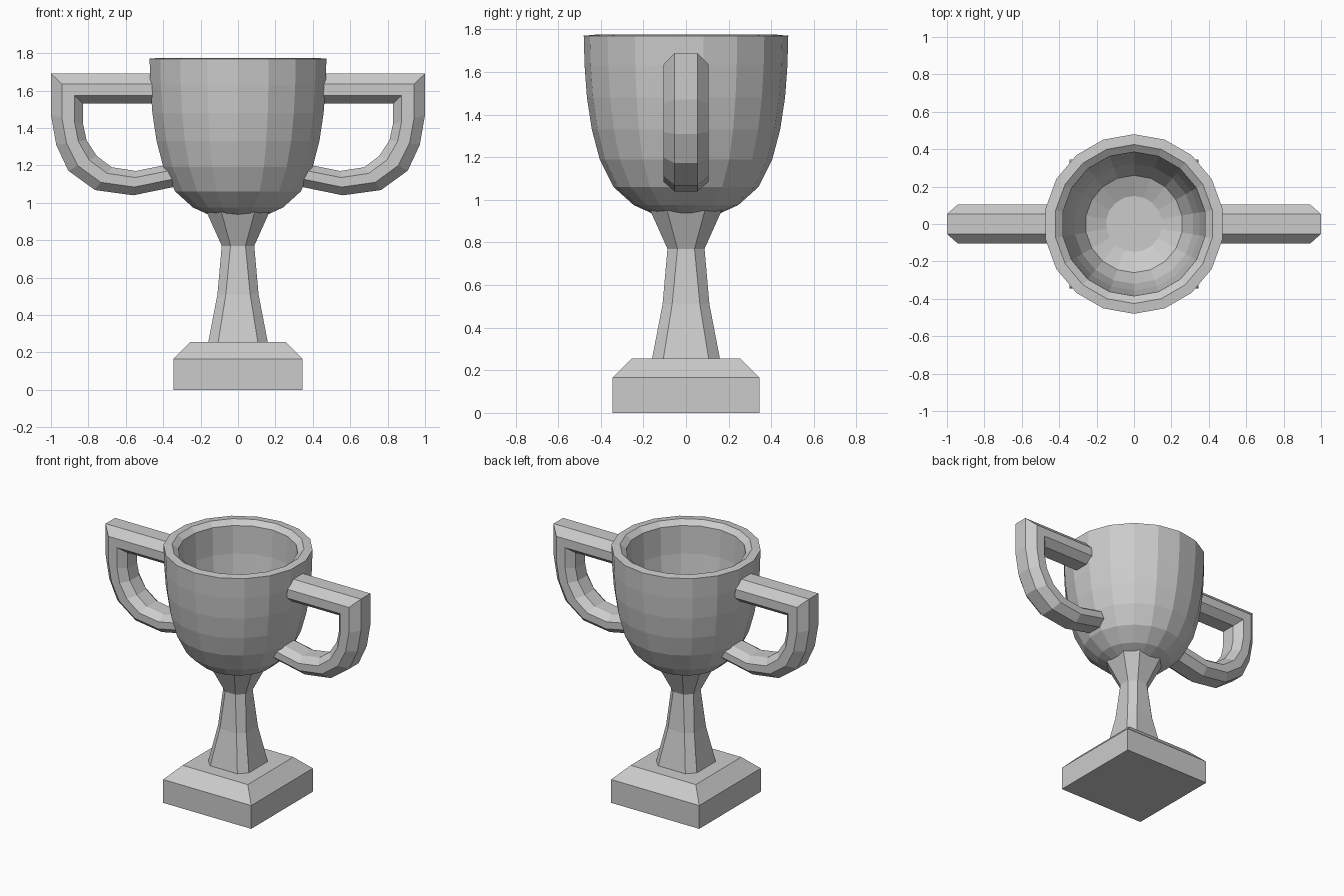
import bpy, bmesh
from math import sin, cos, tau

if "Cube" in bpy.data.objects:
    bpy.data.objects.remove(bpy.data.objects["Cube"])


def loft(name, rings):
    """Skin a list of equal-sized vertex rings and cap both ends."""
    bm = bmesh.new()
    loops = [[bm.verts.new(p) for p in ring] for ring in rings]
    n = len(loops[0])
    for a, b in zip(loops, loops[1:]):
        for i in range(n):
            j = (i + 1) % n
            bm.faces.new((a[i], a[j], b[j], b[i]))
    bm.faces.new(loops[0][::-1])
    bm.faces.new(loops[-1])
    bmesh.ops.recalc_face_normals(bm, faces=bm.faces)
    mesh = bpy.data.meshes.new(name)
    bm.to_mesh(mesh)
    bm.free()
    obj = bpy.data.objects.new(name, mesh)
    bpy.context.collection.objects.link(obj)
    return obj


def square(h, z):
    return [(-h, -h, z), (h, -h, z), (h, h, z), (-h, h, z)]


def octagon(h, c, z):
    """Square of half width h with corners cut back to c."""
    return [(x, y, z) for x, y in ((h, -c), (h, c), (c, h), (-c, h),
                                   (-h, c), (-h, -c), (-c, -h), (c, -h))]


def circle(r, z, n=18):
    return [(r * sin(tau * i / n), r * cos(tau * i / n), z) for i in range(n)]


# Square plinth with a sloped top edge
loft("base", [square(0.345, 0), square(0.345, 0.165), square(0.255, 0.255)])

# Eight-sided tapering stem that flares under the cup
loft("stem", [octagon(*s) for s in (
    (0.16, 0.107, 0.25), (0.11, 0.065, 0.51), (0.087, 0.04, 0.77), (0.17, 0.09, 0.955))])

# Hollow cup: outside from the bottom up, over the rim, then down the inside
cup_profile = [(0.145, 0.93), (0.245, 0.975), (0.34, 1.06), (0.405, 1.19),
               (0.442, 1.33), (0.465, 1.48), (0.476, 1.63), (0.48, 1.77),
               (0.425, 1.775), (0.385, 1.745), (0.38, 1.55), (0.355, 1.35),
               (0.32, 1.2), (0.26, 1.09), (0.15, 1.04)]
loft("cup", [circle(r, z) for r, z in cup_profile])

# Handle: outer and inner edge paths in the xz plane, chamfered section between
outer = [(0.43, 1.69), (1.0, 1.69), (1.0, 1.47), (0.972, 1.31),
         (0.908, 1.172), (0.765, 1.068), (0.56, 1.04), (0.34, 1.085)]
inner = [(0.43, 1.53), (0.828, 1.53), (0.828, 1.42), (0.81, 1.335),
         (0.755, 1.25), (0.675, 1.19), (0.545, 1.17), (0.36, 1.207)]
section = [(0, -0.053), (0, 0.053), (0.34, 0.105), (0.73, 0.105),
           (1, 0.053), (1, -0.053), (0.73, -0.105), (0.34, -0.105)]
handle = loft("handles", [
    [(ox + (ix - ox) * t, y, oz + (iz - oz) * t) for t, y in section]
    for (ox, oz), (ix, iz) in zip(outer, inner)])
mirror = handle.modifiers.new("mirror", 'MIRROR')
mirror.use_axis = (True, False, False)
mirror.use_mirror_merge = False
